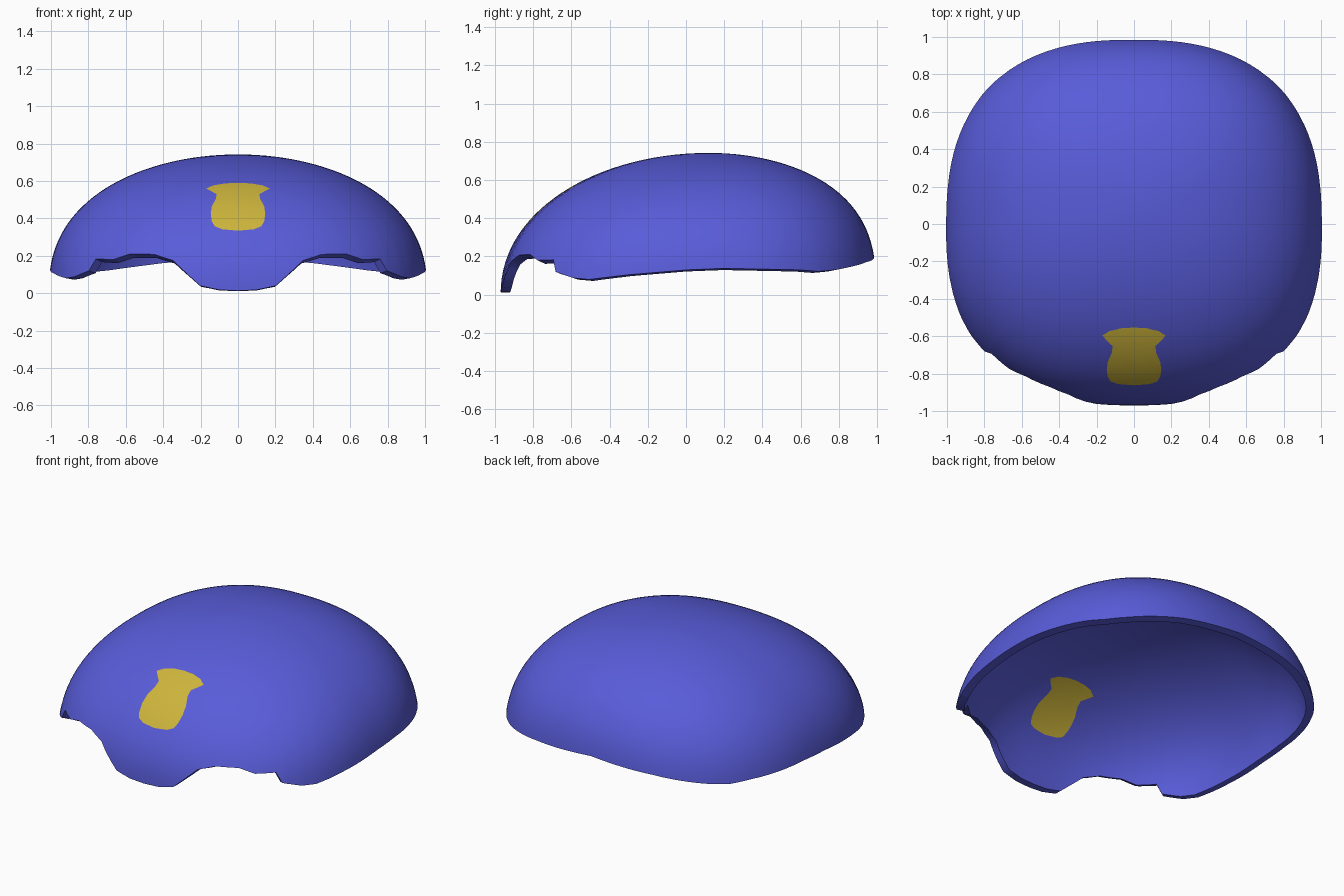
import bpy, bmesh, math
from mathutils import Vector

if "Cube" in bpy.data.objects:
    bpy.data.objects.remove(bpy.data.objects["Cube"])

TOP, APEX_Y, WALL, ROWS = 0.742, 0.12, 0.05, 30


def material(name, rgb):
    m = bpy.data.materials.new(name)
    m.diffuse_color = (*rgb, 1)
    m.use_nodes = True
    m.node_tree.nodes["Principled BSDF"].inputs["Base Color"].default_value = m.diffuse_color
    return m


# Lower edge: angle from the front (degrees) and height
RIM = [(0, .013), (6, .018), (11.9, .04), (20.7, .175), (27, .208), (35, .21),
       (40.4, .18), (47.3, .183), (49.3, .12), (55.9, .088), (61, .08),
       (73, .105), (90, .13), (101, .138), (124, .13), (130.5, .122),
       (137, .13), (156.5, .17), (180, .198)]


def rim_height(deg):
    for (a0, z0), (a1, z1) in zip(RIM, RIM[1:]):
        if deg <= a1:
            return z0 + (z1 - z0) * (deg - a0) / (a1 - a0)
    return RIM[-1][1]


def dome_point(deg, z):
    """Point of the dome at a height, in a direction measured from the front."""
    u = min(z / TOP, 1)
    bulge = lambda size, p: size * math.sqrt(max(0, 1 - u ** p))
    centre = APEX_Y * u * u
    half_x = bulge(1.012, 2.4)
    front = centre - (APEX_Y - bulge(1.09, 2.1))
    back = APEX_Y + bulge(0.875, 2.8) - centre
    s, c = math.sin(math.radians(deg)), math.cos(math.radians(deg))
    half_y = front if c > 0 else back
    n = 2.5 - 0.25 * u
    r = (abs(s / half_x) ** n + abs(c / half_y) ** n) ** (-1 / n)
    return Vector((r * s, centre - r * c, z))


# Column directions: even steps plus the corners of the lower edge
corners = [a for a, _ in RIM]
half = sorted(corners + [a for a in range(0, 181, 3)
                         if min(abs(a - b) for b in corners) > 1])
angles = half + [-a for a in reversed(half[1:-1])]

# Dome surface
bm = bmesh.new()
columns = []
for a in angles:
    z0 = rim_height(abs(a))
    columns.append([bm.verts.new(dome_point(
        a, z0 + (TOP - z0) * math.sin(math.pi / 2 * k / ROWS))) for k in range(ROWS)])
apex = bm.verts.new((0, APEX_Y, TOP))
for i, left in enumerate(columns):
    right = columns[(i + 1) % len(columns)]
    for k in range(ROWS - 1):
        bm.faces.new((left[k], right[k], right[k + 1], left[k + 1]))
    bm.faces.new((left[-1], right[-1], apex))
bmesh.ops.recalc_face_normals(bm, faces=bm.faces[:])
if apex.normal.z < 0 or sum(f.normal.z for f in bm.faces) < 0:
    bmesh.ops.reverse_faces(bm, faces=bm.faces[:])

# Front badge outline (x, z), mirrored, cut into the dome
side = [(0, .59), (.07, .587), (.13, .577), (.17, .56), (.115, .53), (.118, .505),
        (.14, .465), (.146, .425), (.14, .385), (.125, .358), (.085, .342), (0, .334)]
badge = side + [(-x, z) for x, z in reversed(side[1:-1])]
edges = list(zip(badge, badge[1:] + badge[:1]))
for (x0, z0), (x1, z1) in edges:
    faces = []
    for f in bm.faces:
        xs, ys, zs = zip(*(v.co for v in f.verts))
        if (max(ys) < 0 and max(xs) >= min(x0, x1) and min(xs) <= max(x0, x1)
                and max(zs) >= min(z0, z1) and min(zs) <= max(z0, z1)):
            faces.append(f)
    geom = list({v for f in faces for v in f.verts}) + \
        list({e for f in faces for e in f.edges}) + faces
    bmesh.ops.bisect_plane(bm, geom=geom, dist=1e-5, plane_co=(x0, 0, z0),
                           plane_no=(z1 - z0, 0, x0 - x1))


def in_badge(x, z):
    inside = False
    for (x0, z0), (x1, z1) in edges:
        if (z0 > z) != (z1 > z) and x < x0 + (z - z0) / (z1 - z0) * (x1 - x0):
            inside = not inside
    return inside


for f in bm.faces:
    c = f.calc_center_median()
    f.material_index = int(c.y < 0 and in_badge(c.x, c.z))

mesh = bpy.data.meshes.new("helmet_shell")
bm.to_mesh(mesh)
bm.free()
shell = bpy.data.objects.new("helmet_shell", mesh)
bpy.context.collection.objects.link(shell)
mesh.materials.append(material("shell blue", (.098, .107, .69)))
mesh.materials.append(material("badge yellow", (.61, .46, .045)))

# Wall thickness, growing inwards; the badge shows on both sides
solid = shell.modifiers.new("wall", 'SOLIDIFY')
solid.thickness, solid.offset = WALL, -1
bpy.context.view_layer.objects.active = shell
shell.select_set(True)
bpy.ops.object.modifier_apply(modifier="wall")
bpy.ops.object.shade_smooth_by_angle(angle=math.radians(40))
